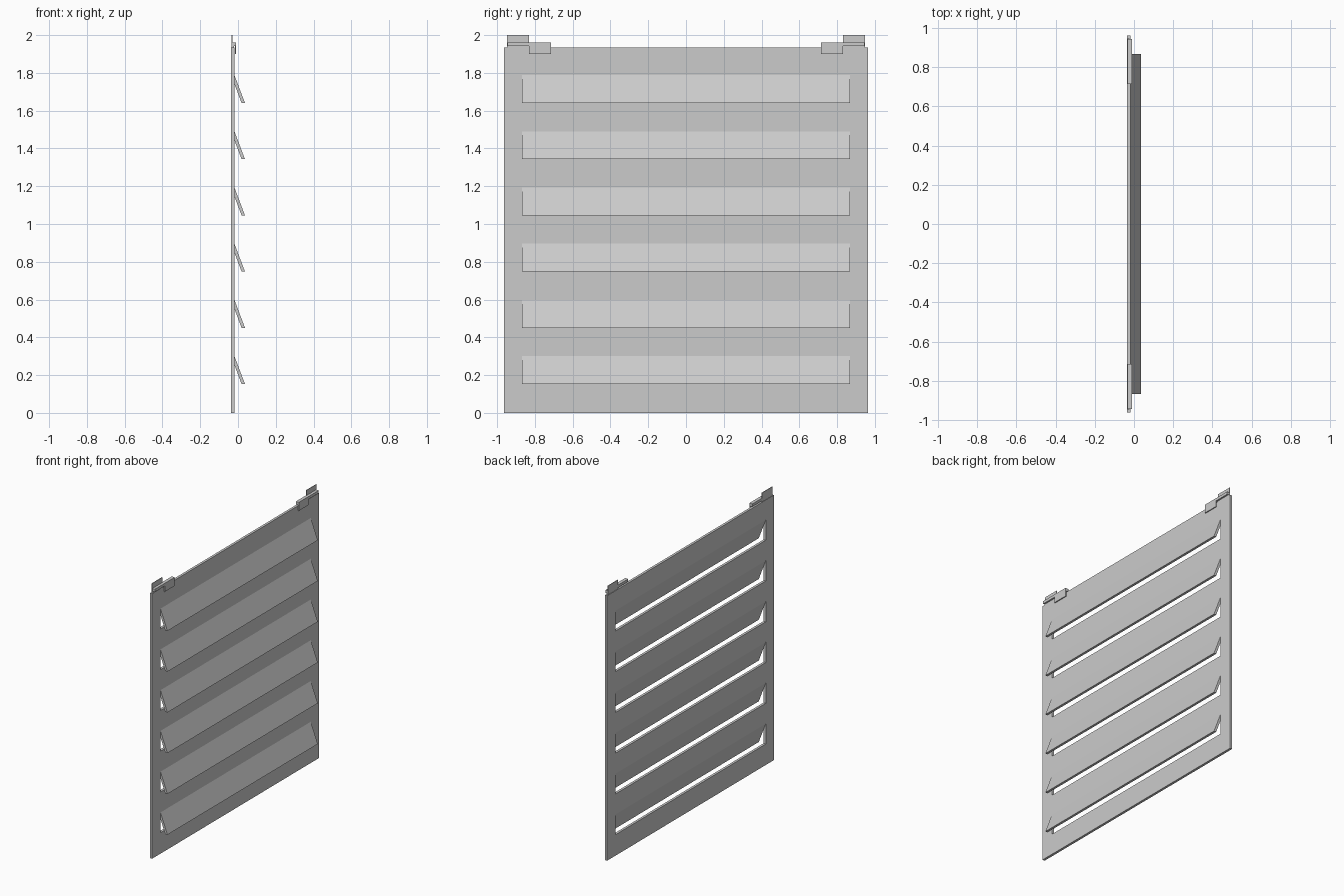
import bpy, bmesh

if "Cube" in bpy.data.objects:
    bpy.data.objects.remove(bpy.data.objects["Cube"])

X0, X1 = -0.037, -0.019          # panel back and front
HALF_W, TOP = 0.963, 1.934
SLOT_W, SLOT_H = 0.867, 0.148
SLOTS = [0.153 + 0.2975 * i for i in range(6)]


def finish(bm, name):
    bmesh.ops.recalc_face_normals(bm, faces=bm.faces)
    mesh = bpy.data.meshes.new(name)
    bm.to_mesh(mesh)
    bm.free()
    obj = bpy.data.objects.new(name, mesh)
    bpy.context.collection.objects.link(obj)
    return obj


def prism(bm, profile, y0, y1):
    """Extrude an (x, z) outline from y0 to y1."""
    face = bm.faces.new([bm.verts.new((x, y0, z)) for x, z in profile])
    new = bmesh.ops.extrude_face_region(bm, geom=[face])["geom"]
    verts = [v for v in new if isinstance(v, bmesh.types.BMVert)]
    bmesh.ops.translate(bm, verts=verts, vec=(0, y1 - y0, 0))


# Panel: grid of cells with the slots left open, then thickened
bm = bmesh.new()
ys = [-HALF_W, -SLOT_W, SLOT_W, HALF_W]
zs = [0.0] + [z for s in SLOTS for z in (s, s + SLOT_H)] + [TOP]
grid = [[bm.verts.new((X0, y, z)) for z in zs] for y in ys]
for i in range(3):
    for j in range(len(zs) - 1):
        if i == 1 and j % 2 == 1:
            continue
        bm.faces.new((grid[i][j], grid[i + 1][j], grid[i + 1][j + 1], grid[i][j + 1]))
new = bmesh.ops.extrude_face_region(bm, geom=bm.faces[:])["geom"]
bmesh.ops.translate(bm, vec=(X1 - X0, 0, 0),
                    verts=[v for v in new if isinstance(v, bmesh.types.BMVert)])
finish(bm, "panel")

# Louvres: sheared slats hanging outward from each slot's top edge
for n, s in enumerate(SLOTS):
    bm = bmesh.new()
    t = s + SLOT_H
    prism(bm, [(X0, t), (X1, t), (0.037, s), (0.019, s)], -SLOT_W, SLOT_W)
    finish(bm, f"louvre_{n + 1}")

# Hanging clips: outer upright tab, bridging strip, inner lip over the panel front
for side, label in ((-1, "left"), (1, "right")):
    bm = bmesh.new()
    tab = [(-0.034, 1.942), (-0.030, 1.942), (-0.030, 2.0), (-0.034, 2.0)]
    strip = [(-0.034, 1.942), (-0.010, 1.942), (-0.010, 1.962), (-0.034, 1.962)]
    foot = [(-0.034, TOP), (-0.022, TOP), (-0.022, 1.942), (-0.034, 1.942)]
    lip = [(-0.017, 1.90), (-0.010, 1.90), (-0.010, 1.962), (-0.017, 1.962)]
    prism(bm, tab, side * 0.948, side * 0.830)
    prism(bm, strip, side * 0.945, side * 0.716)
    prism(bm, foot, side * 0.948, side * 0.830)
    prism(bm, lip, side * 0.830, side * 0.716)
    finish(bm, f"clip_{label}")
